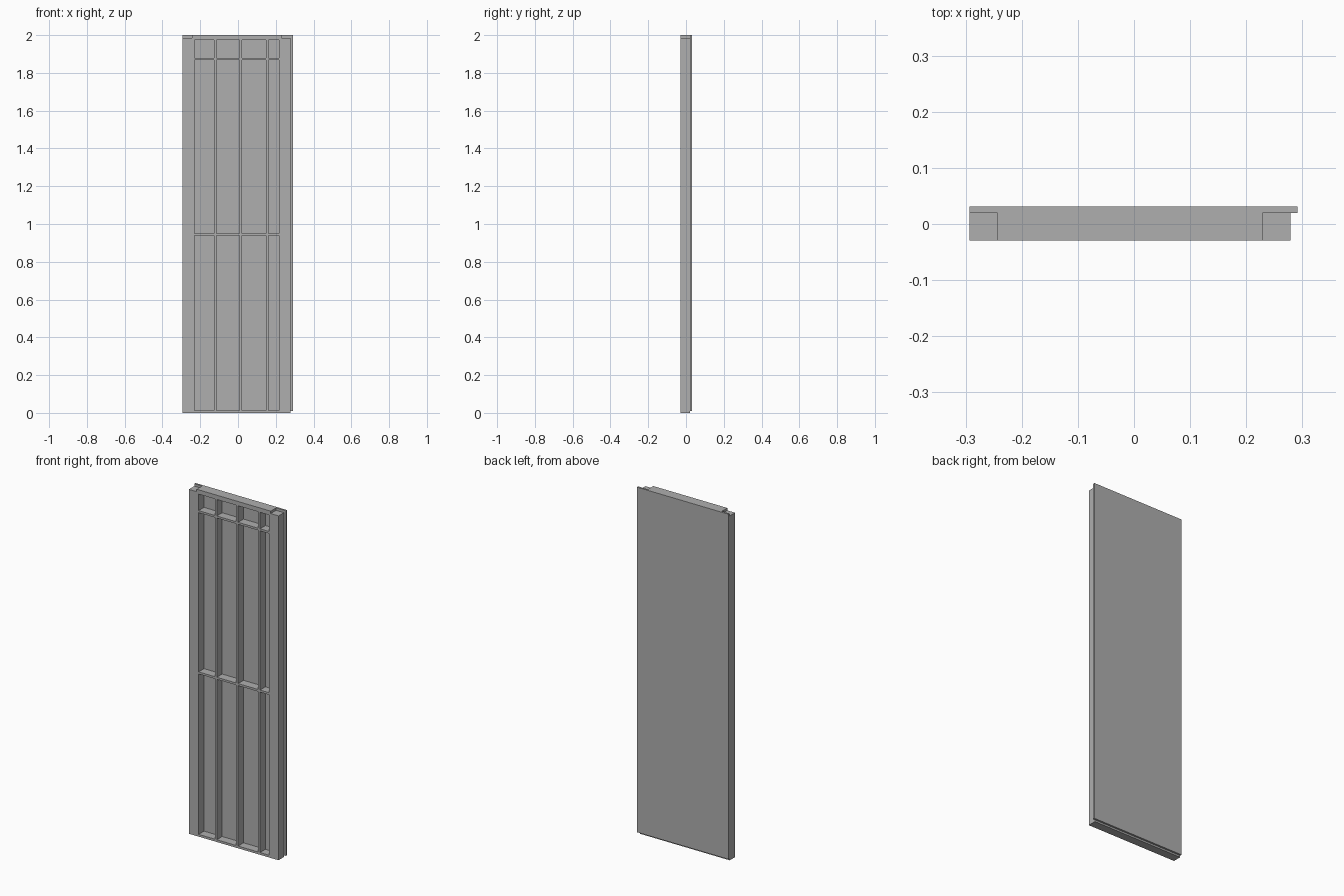
import bpy

cube = bpy.data.objects.get("Cube")
if cube:
    bpy.data.objects.remove(cube, do_unlink=True)

GREY = (0.43, 0.43, 0.43, 1)
grey = bpy.data.materials.new("plain grey")
grey.use_nodes = True
grey.diffuse_color = GREY
grey.node_tree.nodes["Principled BSDF"].inputs["Base Color"].default_value = GREY

FRONT, BACK, SKIN = -0.029, 0.02, 0.031
LEFT, RIGHT = -0.243, 0.229      # inner faces of the side posts
POST = 0.05                      # side post width
STUD = 0.012                     # thickness of the thin timbers
TOP = 2.0


def block(name, x0, x1, z0, z1, y0=FRONT, y1=BACK):
    """Add a box spanning the given limits."""
    bpy.ops.mesh.primitive_cube_add(
        size=1, location=((x0 + x1) / 2, (y0 + y1) / 2, (z0 + z1) / 2))
    ob = bpy.context.object
    ob.name = name
    ob.scale = (x1 - x0, y1 - y0, z1 - z0)
    bpy.ops.object.transform_apply(location=False, rotation=False, scale=True)
    ob.data.materials.append(grey)
    return ob


# Back sheet, overhanging one side and held just off the floor
block("back_sheet", LEFT - POST, RIGHT + POST + 0.012, 0.01, TOP, BACK, SKIN)

# Side posts, a little shorter than the middle of the frame
block("right_post", LEFT - POST, LEFT, 0, TOP - 0.014)
block("left_post", RIGHT, RIGHT + POST, 0, TOP - 0.014)

# Top and bottom plates
block("top_plate", LEFT, RIGHT, TOP - 0.025, TOP)
block("bottom_plate", LEFT, RIGHT, 0, 0.013)

# Upright studs, the outer two against the posts
studs = [LEFT, -0.127, 0.009, 0.149, RIGHT - STUD]
for i, x in enumerate(studs):
    block(f"stud_{i + 1}", x, x + STUD, 0.013, TOP - 0.025)

# Cross rails fitted between the studs
for row, z in (("middle", 0.938), ("upper", 1.868)):
    for i, (a, b) in enumerate(zip(studs, studs[1:])):
        block(f"{row}_rail_{i + 1}", a + STUD, b, z, z + STUD)
